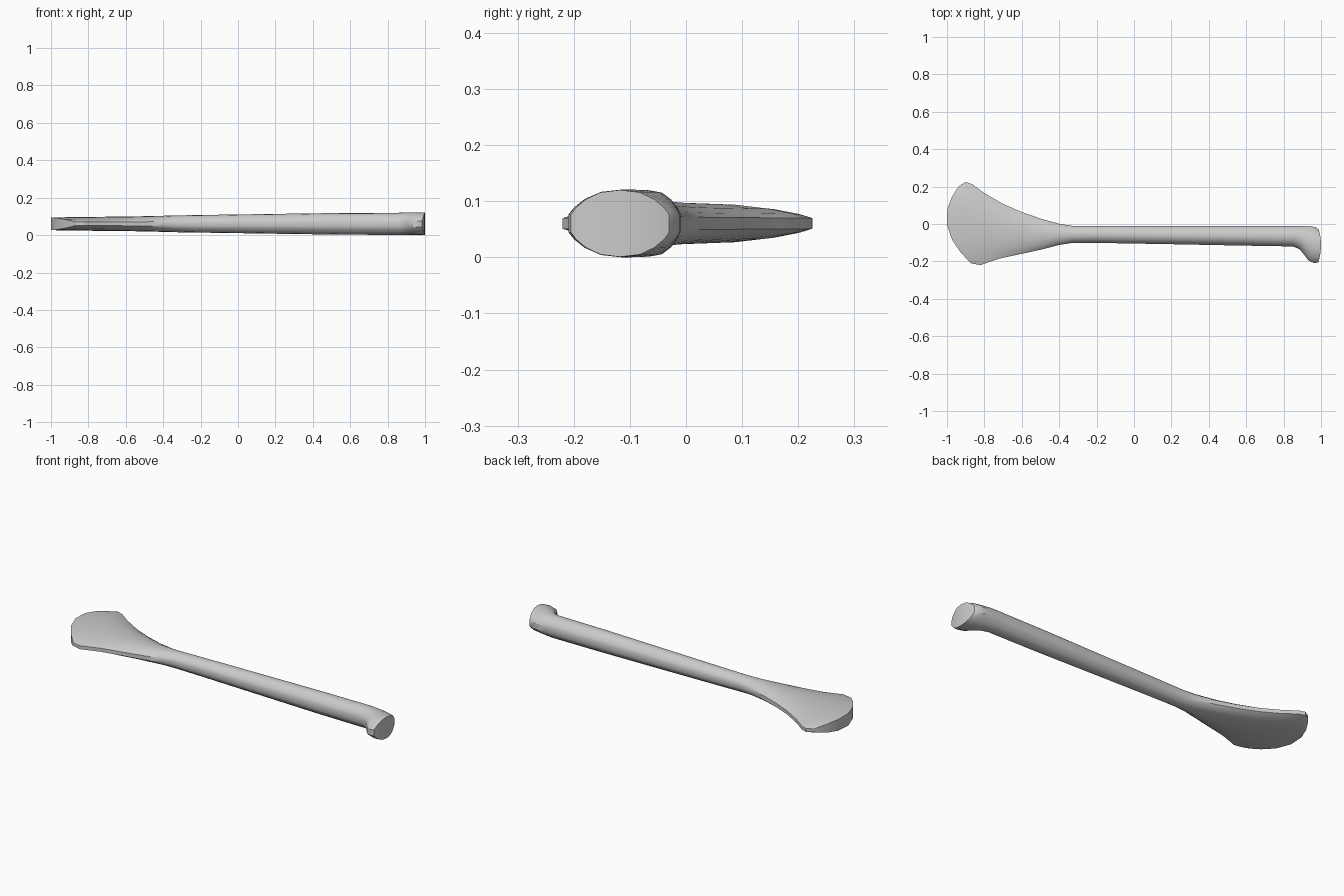
import bpy, bmesh, math

# Half cross-section: (position across width, share of half thickness)
HALF = [(0.0, 1.0), (0.4, 0.93), (0.7, 0.72), (0.9, 0.47), (1.0, 0.27)]
PROFILE = [(-t, h) for t, h in reversed(HALF[1:])] + HALF
MID_Z = 0.0605

# Stations along the stick: upper edge x, y, lower edge x, y, bow in x, half thickness
STATIONS = [
    # blade, toe to neck
    (-0.935, 0.203, -0.870, -0.210, -0.098, 0.034),
    (-0.900, 0.225, -0.820, -0.220, -0.075, 0.035),
    (-0.865, 0.213, -0.785, -0.207, -0.055, 0.036),
    (-0.800, 0.165, -0.720, -0.185, -0.030, 0.037),
    (-0.700, 0.107, -0.650, -0.170, -0.010, 0.038),
    (-0.600, 0.064, -0.570, -0.153, 0, 0.039),
    (-0.500, 0.029, -0.480, -0.133, 0, 0.041),
    (-0.400, 0.001, -0.400, -0.112, 0, 0.043),
    (-0.330, -0.010, -0.330, -0.101, 0, 0.045),
    # handle
    (-0.200, -0.010, -0.200, -0.101, 0, 0.047),
    (0.200, -0.010, 0.200, -0.108, 0, 0.053),
    (0.550, -0.010, 0.550, -0.115, 0, 0.058),
    (0.850, -0.010, 0.850, -0.120, 0, 0.059),
    # hooked end grip
    (0.890, -0.010, 0.885, -0.134, 0, 0.0595),
    (0.920, -0.010, 0.910, -0.165, 0.003, 0.060),
    (0.945, -0.012, 0.935, -0.197, 0.005, 0.0605),
    (0.972, -0.018, 0.965, -0.209, 0.008, 0.0605),
    (0.988, -0.030, 0.985, -0.205, 0.0135, 0.0595),
]


def section(bm, ux, uy, lx, ly, bow, hz):
    """Return matching rows of top and bottom vertices for one station."""
    rows = []
    for side in (1, -1):
        row = []
        for t, h in PROFILE:
            k = (t + 1) / 2
            x = lx + (ux - lx) * k + bow * (1 - t * t)
            y = ly + (uy - ly) * k
            row.append(bm.verts.new((x, y, MID_Z + side * h * hz)))
        rows.append(row)
    return rows


bm = bmesh.new()
sections = [section(bm, *s) for s in STATIONS]

# Skin between stations
for a, b in zip(sections, sections[1:]):
    loop_a = a[0] + a[1][::-1]
    loop_b = b[0] + b[1][::-1]
    n = len(loop_a)
    for i in range(n):
        j = (i + 1) % n
        bm.faces.new((loop_a[i], loop_a[j], loop_b[j], loop_b[i]))

# Upright strips closing the toe and the grip end
for top, bottom in (sections[0], sections[-1]):
    for i in range(len(top) - 1):
        bm.faces.new((top[i], top[i + 1], bottom[i + 1], bottom[i]))

bmesh.ops.recalc_face_normals(bm, faces=bm.faces)
mesh = bpy.data.meshes.new("stick")
bm.to_mesh(mesh)
bm.free()
stick = bpy.data.objects.new("stick", mesh)
bpy.context.collection.objects.link(stick)

# Smooth sides with crisp end faces
bpy.context.view_layer.objects.active = stick
stick.select_set(True)
bpy.ops.object.shade_smooth_by_angle(angle=math.radians(30))
